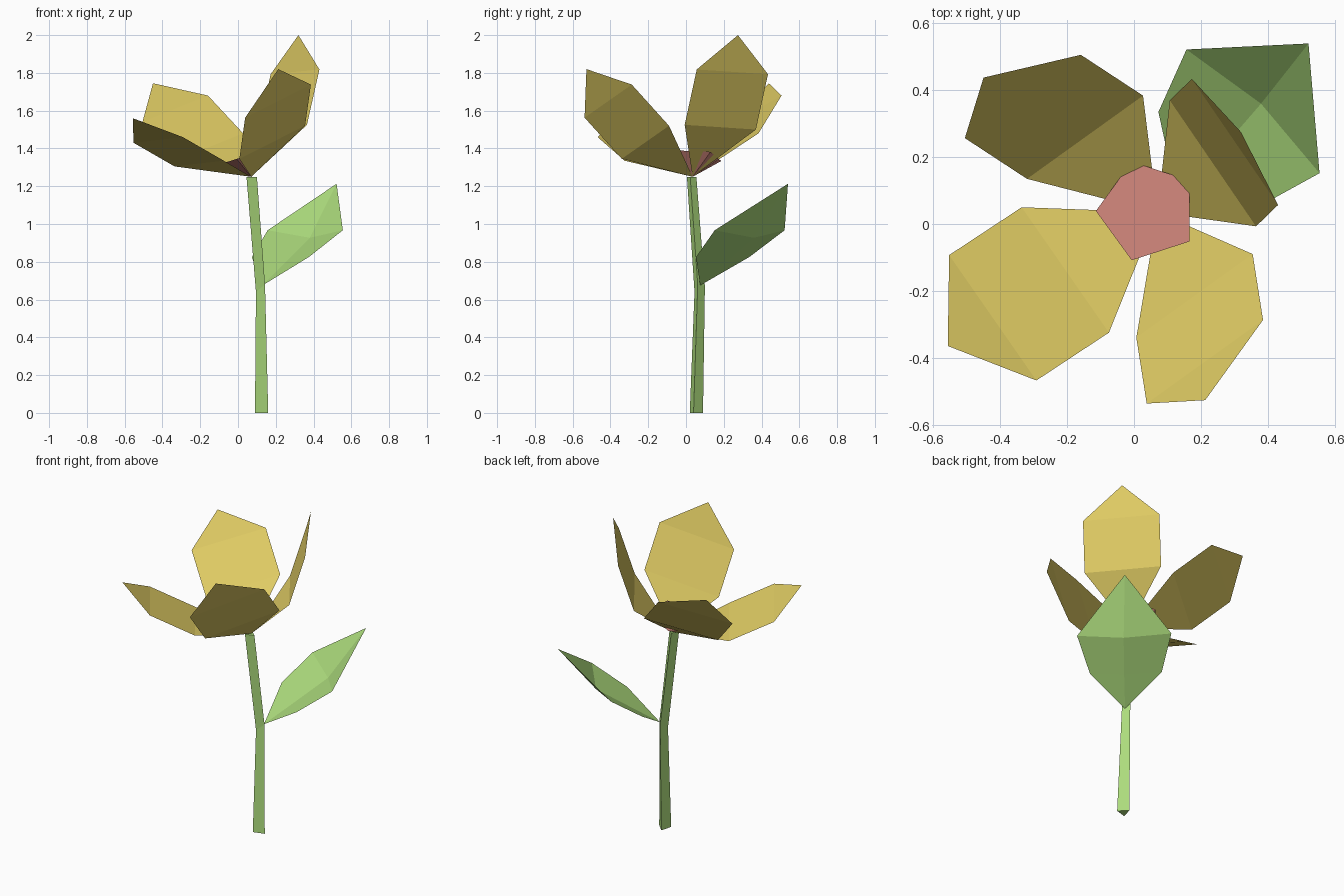
import bpy
import math
from mathutils import Vector as V


def material(name, r, g, b):
    lin = [((c / 255 + 0.055) / 1.055) ** 2.4 for c in (r, g, b)]
    m = bpy.data.materials.new(name)
    m.diffuse_color = (*lin, 1)
    return m


YELLOW = material("petal_yellow", 224, 204, 100)
GREEN = material("leaf_green", 172, 219, 124)
PINK = material("centre_pink", 208, 134, 123)


def part(name, verts, faces, mat):
    me = bpy.data.meshes.new(name)
    me.from_pydata([tuple(v) for v in verts], [], faces)
    me.materials.append(mat)
    me.update()
    ob = bpy.data.objects.new(name, me)
    bpy.context.collection.objects.link(ob)
    return ob


HEAD = V((0.07, 0.035, 1.25))   # where the petals meet the stem


# Petals: six-sided sheets folded across at the shoulders
def petal(name, left, right, step, tip):
    l, r, s = V(left), V(right), V(step)
    part(name, [HEAD, r, r + s, V(tip), l + s, l],
         [(0, 1, 5), (1, 2, 4, 5), (2, 3, 4)], YELLOW)


petal("petal_front_left", (-0.336, 0.05, 1.305), (-0.075, -0.325, 1.335),
      (-0.217, -0.143, 0.125), (-0.557, -0.365, 1.56))
petal("petal_front_right", (0.007, -0.34, 1.345), (0.355, -0.09, 1.52),
      (0.031, -0.197, 0.218), (0.213, -0.527, 1.82))
petal("petal_back_right", (0.365, -0.007, 1.525), (0.107, 0.37, 1.50),
      (0.066, 0.064, 0.293), (0.32, 0.275, 2.0))
petal("petal_back_left", (0.027, 0.384, 1.48), (-0.32, 0.135, 1.34),
      (-0.186, 0.122, 0.20), (-0.45, 0.438, 1.745))

# Flower centre: tilted five-sided cone, point down
ring = []
for i in range(5):
    a = math.pi + i * math.tau / 5
    dx, dy = 0.155 * math.cos(a), 0.155 * math.sin(a)
    ring.append(V((0.041 + dx, 0.039 + dy, 1.352 + 0.27 * dx - 0.04 * dy)))
part("flower_centre", ring + [HEAD],
     [(0, 1, 2, 3, 4)] + [((i + 1) % 5, i, 5) for i in range(5)], PINK)

# Stem: three-sided tube with one bend
sections = [
    [(0.09, 0.02, 0), (0.16, 0.04, 0), (0.11, 0.09, 0)],
    [(0.095, 0.045, 0.64), (0.143, 0.062, 0.68), (0.112, 0.10, 0.67)],
    [(0.045, 0.005, 1.25), (0.10, 0.022, 1.25), (0.065, 0.055, 1.25)],
]
faces = [(2, 1, 0), (6, 7, 8)]
for k in (0, 3):
    for i in range(3):
        j = (i + 1) % 3
        faces.append((k + i, k + j, k + 3 + j, k + 3 + i))
part("stem", [p for s in sections for p in s], faces, GREEN)

# Leaf: sheet cupped along its midrib
leaf = [(0.13, 0.075, 0.675), (0.375, 0.053, 0.825), (0.555, 0.152, 0.967),
        (0.522, 0.54, 1.213), (0.157, 0.522, 0.967), (0.073, 0.335, 0.825),
        (0.38, 0.36, 0.927), (0.25, 0.21, 0.795)]
part("leaf", leaf, [(0, 1, 7), (1, 2, 6, 7), (2, 3, 6),
                    (6, 3, 4), (7, 6, 4, 5), (0, 7, 5)], GREEN)
